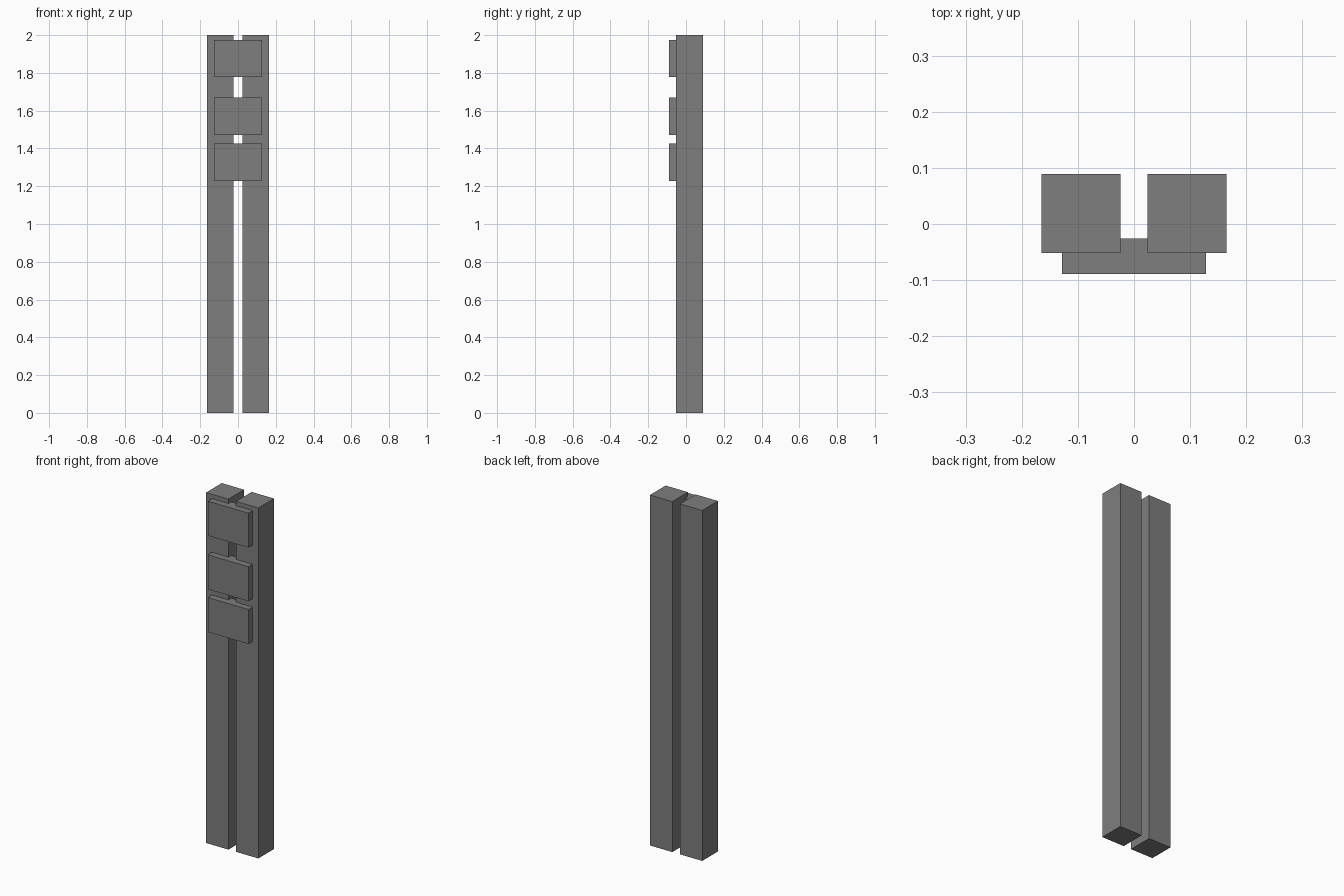
import bpy
import bmesh
from mathutils import Vector

default = bpy.data.objects.get("Cube")
if default:
    bpy.data.objects.remove(default, do_unlink=True)

GREY = (0.21, 0.21, 0.21, 1)
grey = bpy.data.materials.new("plain grey")
grey.use_nodes = True
grey.diffuse_color = GREY
grey.node_tree.nodes["Principled BSDF"].inputs["Base Color"].default_value = GREY


def box(name, low, high):
    """Axis-aligned box between two corners."""
    low, high = Vector(low), Vector(high)
    bm = bmesh.new()
    bmesh.ops.create_cube(bm, size=1)
    bmesh.ops.scale(bm, vec=high - low, verts=bm.verts)
    mesh = bpy.data.meshes.new(name)
    bm.to_mesh(mesh)
    bm.free()
    mesh.materials.append(grey)
    obj = bpy.data.objects.new(name, mesh)
    obj.location = (low + high) / 2
    bpy.context.collection.objects.link(obj)
    return obj


# Two square posts with a narrow gap between them
INNER, OUTER = 0.024, 0.165
BACK, FRONT = 0.089, -0.052
box("left_post", (INNER, FRONT, 0), (OUTER, BACK, 2))
box("right_post", (-OUTER, FRONT, 0), (-INNER, BACK, 2))

# Three sign boards let into the front of the posts
HALF_WIDTH, HEIGHT = 0.128, 0.197
for name, bottom in (("top", 1.778), ("middle", 1.472), ("bottom", 1.228)):
    box(name + "_board", (-HALF_WIDTH, -0.089, bottom),
        (HALF_WIDTH, -0.026, bottom + HEIGHT))
